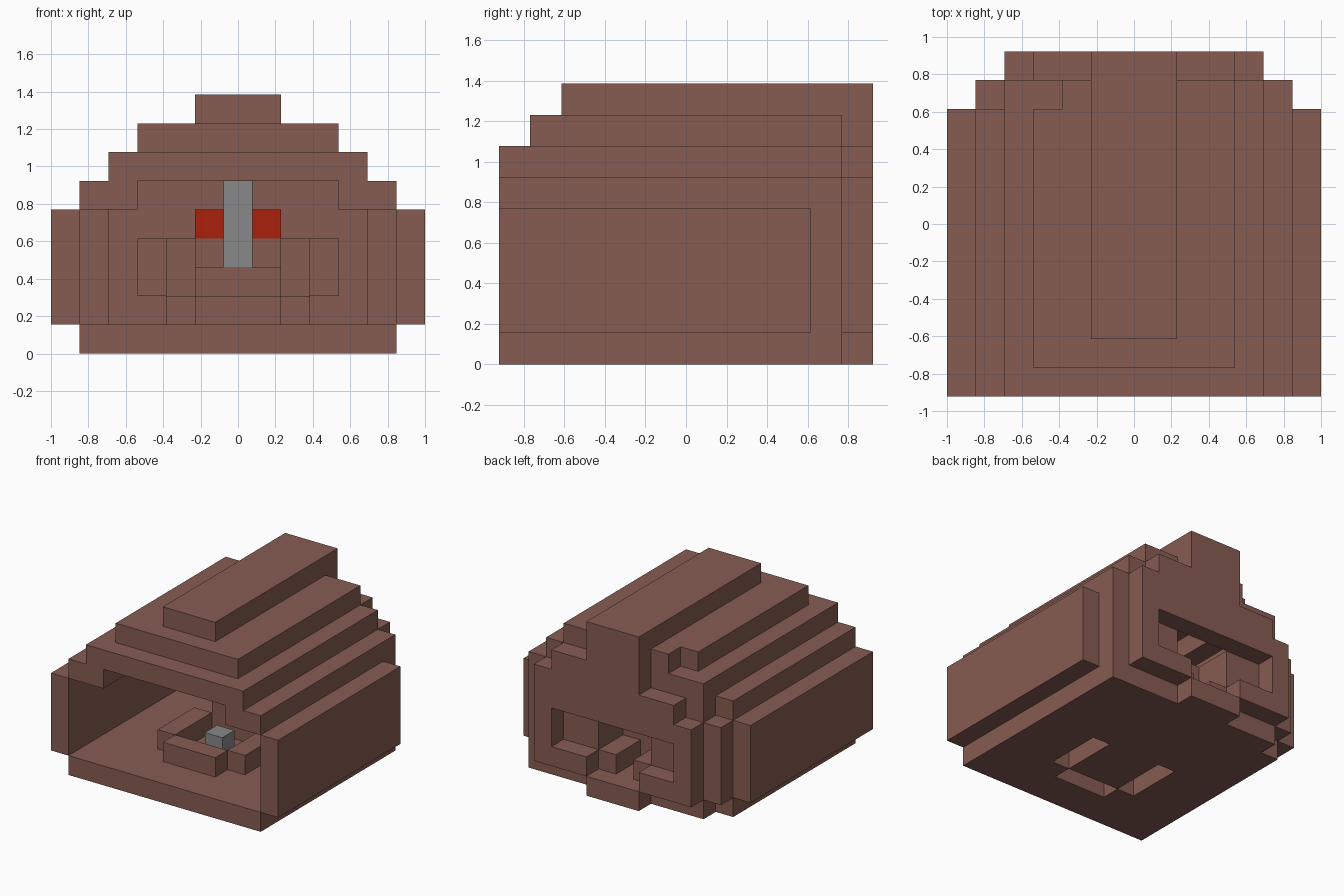
import bpy
import bmesh
import math
from mathutils import Vector

U = 2 / 13  # edge length of one building block

default = bpy.data.objects.get("Cube")
if default:
    bpy.data.objects.remove(default, do_unlink=True)


def material(name, rgb):
    mat = bpy.data.materials.new(name)
    mat.use_nodes = True
    mat.diffuse_color = (*rgb, 1)
    mat.node_tree.nodes["Principled BSDF"].inputs["Base Color"].default_value = (*rgb, 1)
    return mat


brown = material("clay brown", (0.24, 0.107, 0.085))
grey = material("stone grey", (0.25, 0.25, 0.25))
red = material("ember red", (0.4, 0.015, 0.004))


def cells(boxes):
    """Unit cells, by centre, inside boxes of (x0, x1, y0, y1, z0, z1)."""
    found = set()
    for x0, x1, y0, y1, z0, z1 in boxes:
        for i in range(round(x1 - x0)):
            for y in range(y0, y1):
                for z in range(z0, z1):
                    found.add((x0 + i + 0.5, y + 0.5, z + 0.5))
    return found


def part(name, mat, add, cut=()):
    """Join the added boxes, carve the cut ones and keep only the outer skin."""
    solid = cells(add) - cells(cut)
    bm = bmesh.new()
    for cell in solid:
        for axis in range(3):
            for sign in (-1, 1):
                step = [0, 0, 0]
                step[axis] = sign
                if tuple(c + s for c, s in zip(cell, step)) in solid:
                    continue
                n = Vector(step)
                u = Vector((step[1], step[2], step[0])) / 2
                v = n.cross(u)
                middle = Vector(cell) + n / 2
                corners = [middle - u - v, middle + u - v, middle + u + v, middle - u + v]
                bm.faces.new([bm.verts.new(p * U) for p in corners])
    bmesh.ops.remove_doubles(bm, verts=bm.verts, dist=U / 100)
    bmesh.ops.recalc_face_normals(bm, faces=bm.faces)
    bmesh.ops.dissolve_limit(bm, angle_limit=math.radians(1), verts=bm.verts, edges=bm.edges)
    mesh = bpy.data.meshes.new(name)
    bm.to_mesh(mesh)
    bm.free()
    mesh.materials.append(mat)
    bpy.context.collection.objects.link(bpy.data.objects.new(name, mesh))


def both(x0, x1, *rest):
    """A box and its mirror image across x = 0."""
    return [(x0, x1, *rest), (-x1, -x0, *rest)]


# Floor with a doorstep at the back, a chipped corner and a slot under the hearth
hearth = both(1.5, 2.5, -3, 0) + [(-1.5, 1.5, -4, -3)]
part("floor", brown,
     [(-5.5, 5.5, -6, 5, 0, 1), (-1.5, 1.5, 5, 6, 0, 1)],
     [(-5.5, -4.5, 4, 5, 0, 1)] + [(*b, 0, 1) for b in hearth])

# Side walls and the stepped corners behind them
part("side_walls", brown, both(5.5, 6.5, -6, 4, 1, 5))
part("rear_corners", brown, both(4.5, 5.5, 4, 5, 1, 5))

# Back wall with a wide window that drops to the doorstep, one side worn lower
part("back_wall", brown,
     [(-4.5, 4.5, 5, 6, 1, 6), (1.5, 3.5, 5, 6, 6, 7)],
     [(-3.5, 3.5, 5, 6, 2, 4), (-1.5, 1.5, 5, 6, 1, 2), (-4.5, -3.5, 5, 6, 5, 6)])

# Stepped roof
part("eaves", brown, both(3.5, 5.5, -6, 5, 5, 6), [(-5.5, -4.5, 4, 5, 5, 6)])
part("lower_roof", brown, [(-4.5, 4.5, -6, 5, 6, 7)], [(-2.5, 2.5, -4, 4, 6, 7)])
part("upper_roof", brown, [(-3.5, 3.5, -5, 5, 7, 8)],
     [(-0.5, 0.5, -3, 4, 7, 8), (-3.5, -2.5, 4, 5, 7, 8)])
part("ridge", brown, [(-1.5, 1.5, -4, 6, 8, 9), (-1.5, 1.5, 5, 6, 6, 8)])

# Oven body inside, open towards the back window
part("oven", brown,
     [(-1.5, 1.5, 0, 3, 1, 3), (-1.5, 1.5, 1, 3, 3, 4)]
     + both(1.5, 2.5, 3, 5, 1, 4) + both(2.5, 3.5, 4, 5, 2, 4)
     + both(0.5, 1.5, 3, 5, 1, 2))

# Hearth rim, its stone, the flue and the embers
part("hearth_rim", brown, [(*b, 1, 2) for b in hearth])
part("hearth_stone", grey, [(-0.5, 0.5, -2, -1, 1, 2)])
part("flue", grey, [(-0.5, 0.5, 0, 1, 3, 6)])
part("embers", red, both(0.5, 1.5, 1, 2, 4, 5))
